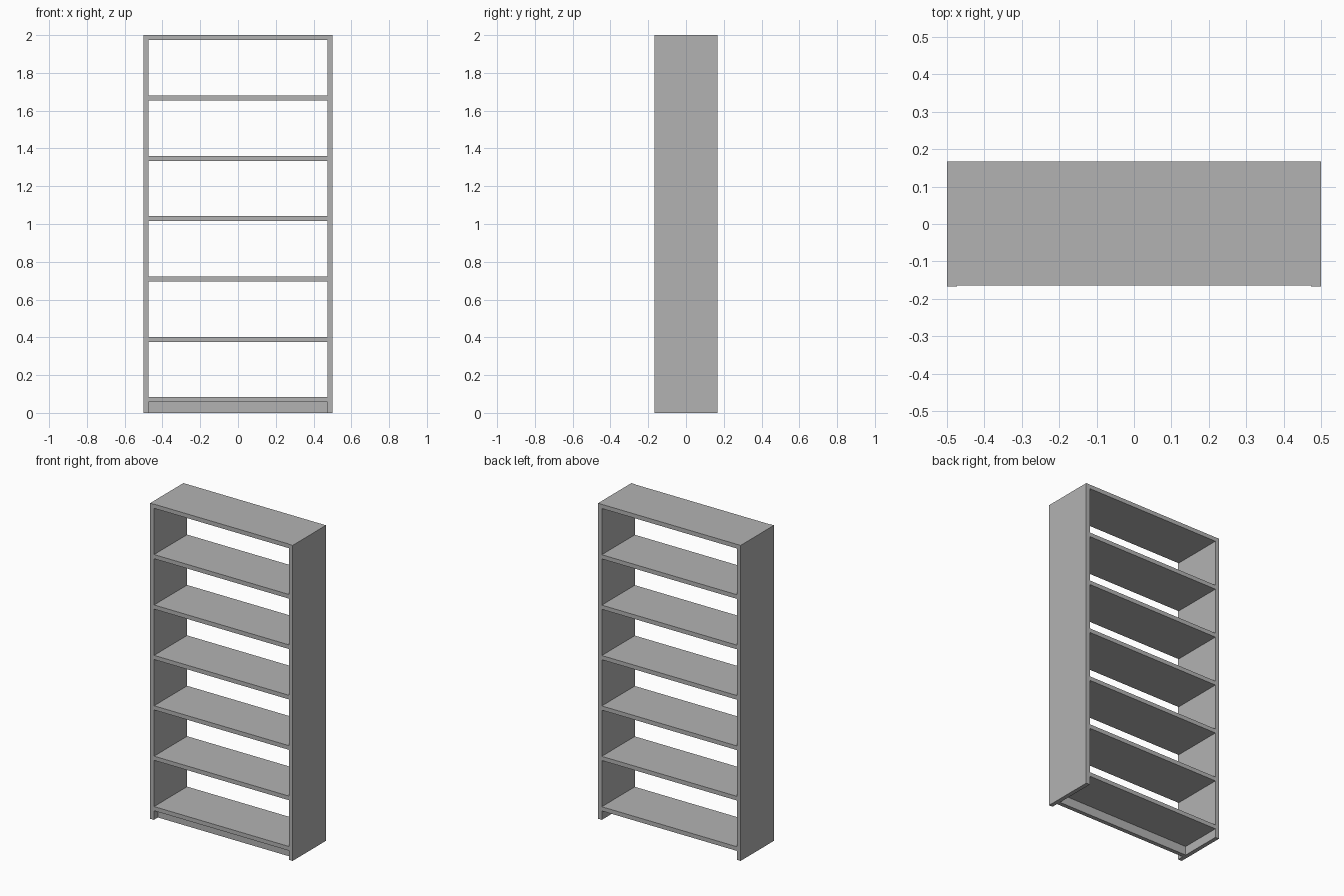
import bpy

cube = bpy.data.objects.get("Cube")
if cube:
    bpy.data.objects.remove(cube, do_unlink=True)

HALF_W, HALF_D, HEIGHT = 0.5, 0.167, 2.0
BOARD = 0.0265          # board thickness
INSET = 0.003           # shelf fronts sit just behind the side panels
LOWEST_TOP = 0.083      # top of the bottom shelf
SHELVES = 7

grey = bpy.data.materials.new("plain grey")
grey.use_nodes = True
colour = (0.45, 0.45, 0.45, 1)
grey.diffuse_color = colour
grey.node_tree.nodes["Principled BSDF"].inputs["Base Color"].default_value = colour


def board(name, low, high):
    """Box between two opposite corners."""
    centre = [(a + b) / 2 for a, b in zip(low, high)]
    bpy.ops.mesh.primitive_cube_add(size=1, location=centre)
    obj = bpy.context.object
    obj.name = name
    obj.scale = [b - a for a, b in zip(low, high)]
    bpy.ops.object.transform_apply(location=False, rotation=False, scale=True)
    obj.data.materials.append(grey)
    return obj


inner = HALF_W - BOARD

# Side panels
board("left_side_panel", (inner, -HALF_D, 0), (HALF_W, HALF_D, HEIGHT))
board("right_side_panel", (-HALF_W, -HALF_D, 0), (-inner, HALF_D, HEIGHT))

# Evenly spaced shelves, from the bottom shelf to the top board
step = (HEIGHT - LOWEST_TOP) / (SHELVES - 1)
for i in range(SHELVES):
    top = LOWEST_TOP + i * step
    name = "top_board" if i == SHELVES - 1 else f"shelf_{i + 1}"
    board(name, (-inner, -HALF_D + INSET, top - BOARD), (inner, HALF_D, top))

# Recessed kick board under the bottom shelf
kick_front = -HALF_D + 0.04
board("kick_board", (-inner, kick_front, 0),
      (inner, kick_front + BOARD, LOWEST_TOP - BOARD))
